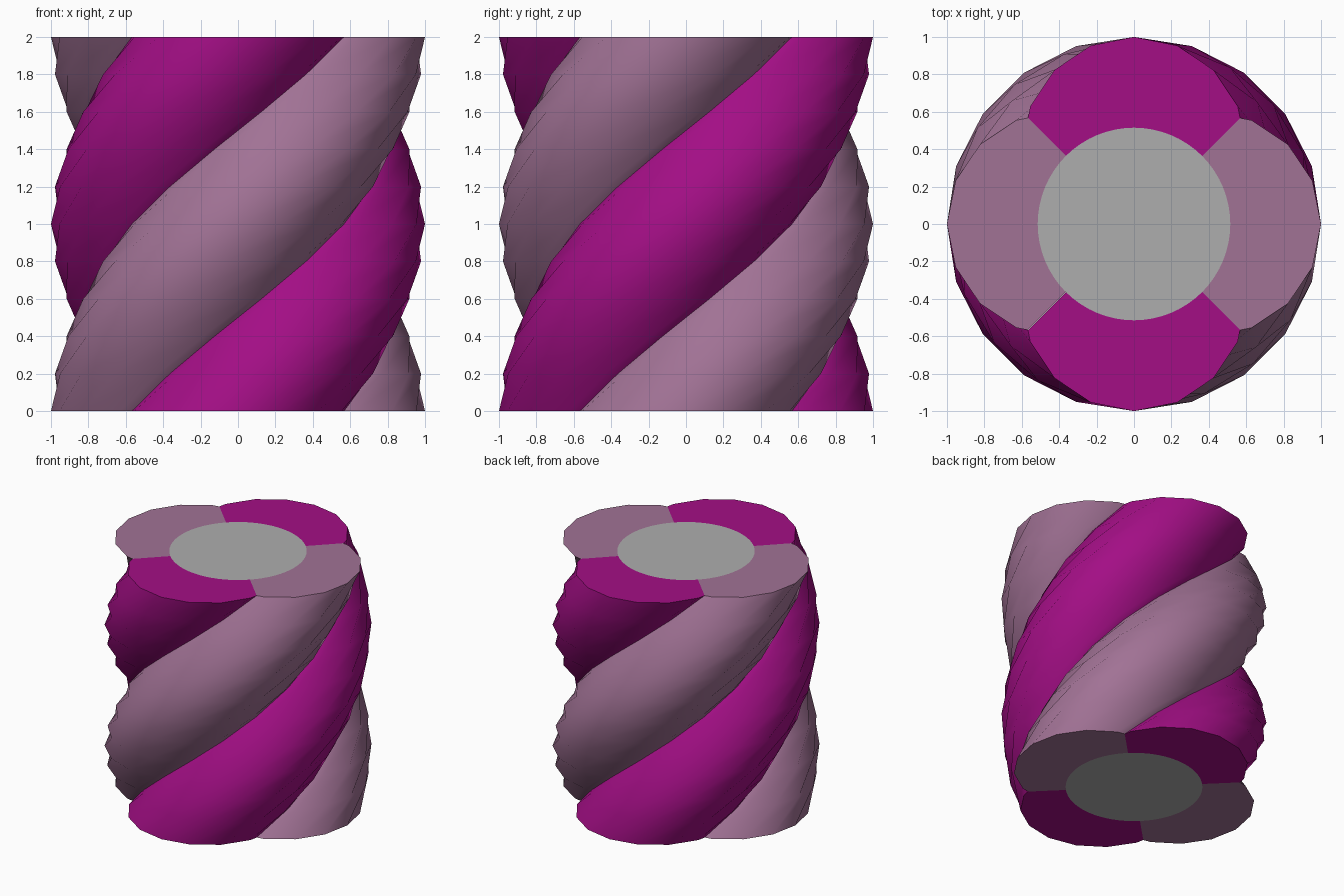
import bpy, bmesh, math
from mathutils import Vector, Matrix

if "Cube" in bpy.data.objects:
    bpy.data.objects.remove(bpy.data.objects["Cube"], do_unlink=True)

HEIGHT = 2.0
LAYERS = 10
TWIST = math.pi
LOBE_CENTRE, LOBE_RADIUS = 0.4, 0.6
CORE_RADIUS = 0.515
ARC_STEPS = 16      # core segments covered by each lobe
VALLEY = 0.567      # where neighbouring lobes meet on the diagonal


def material(name, colour):
    mat = bpy.data.materials.new(name)
    mat.use_nodes = True
    mat.diffuse_color = (*colour, 1)
    bsdf = next(n for n in mat.node_tree.nodes if n.type == 'BSDF_PRINCIPLED')
    bsdf.inputs["Base Color"].default_value = (*colour, 1)
    return mat


def finish(name, bm, mat):
    mesh = bpy.data.meshes.new(name)
    bm.to_mesh(mesh)
    bm.free()
    mesh.materials.append(mat)
    obj = bpy.data.objects.new(name, mesh)
    bpy.context.collection.objects.link(obj)
    bpy.ops.object.select_all(action='DESELECT')
    obj.select_set(True)
    bpy.context.view_layer.objects.active = obj
    bpy.ops.object.shade_smooth_by_angle(angle=math.radians(40))
    return obj


def strand(name, angle, mat):
    """One twisted lobe, from valley to valley, with end caps around the core."""
    arc = [math.tau * i / 16 for i in range(-3, 4)]
    outer = [Vector((VALLEY, -VALLEY, 0))]
    outer += [Vector((LOBE_CENTRE + LOBE_RADIUS * math.cos(a),
                      LOBE_RADIUS * math.sin(a), 0)) for a in arc]
    outer.append(Vector((VALLEY, VALLEY, 0)))
    inner = []
    for i in range(ARC_STEPS + 1):
        a = math.pi / 4 - math.pi / 2 * i / ARC_STEPS
        inner.append(Vector((CORE_RADIUS * math.cos(a), CORE_RADIUS * math.sin(a), 0)))

    bm = bmesh.new()
    rows = []
    for k in range(LAYERS + 1):
        t = k / LAYERS
        place = (Matrix.Translation((0, 0, HEIGHT * t))
                 @ Matrix.Rotation(angle + TWIST * t, 4, 'Z'))
        rows.append([bm.verts.new(place @ p) for p in outer])
        # End caps
        if k in (0, LAYERS):
            loop = rows[-1] + [bm.verts.new(place @ p) for p in inner]
            bm.faces.new(loop if k else loop[::-1])
    # Outer twisted skin
    for low, high in zip(rows, rows[1:]):
        for i in range(len(outer) - 1):
            bm.faces.new((low[i], low[i + 1], high[i + 1], high[i]))
    return finish(name, bm, mat)


magenta = material("magenta", (0.366, 0.0045, 0.235))
mauve = material("dusty mauve", (0.356, 0.168, 0.30))
grey = material("grey", (0.423, 0.423, 0.423))

# Four twisted strands, alternating in colour
names = ("left_strand", "back_strand", "right_strand", "front_strand")
for i, name in enumerate(names):
    strand(name, i * math.pi / 2, magenta if i % 2 else mauve)

# Central core, flush with the strand ends
bm = bmesh.new()
bmesh.ops.create_cone(bm, cap_ends=True, segments=4 * ARC_STEPS,
                      radius1=CORE_RADIUS, radius2=CORE_RADIUS, depth=HEIGHT,
                      matrix=Matrix.Translation((0, 0, HEIGHT / 2)))
finish("core", bm, grey)
